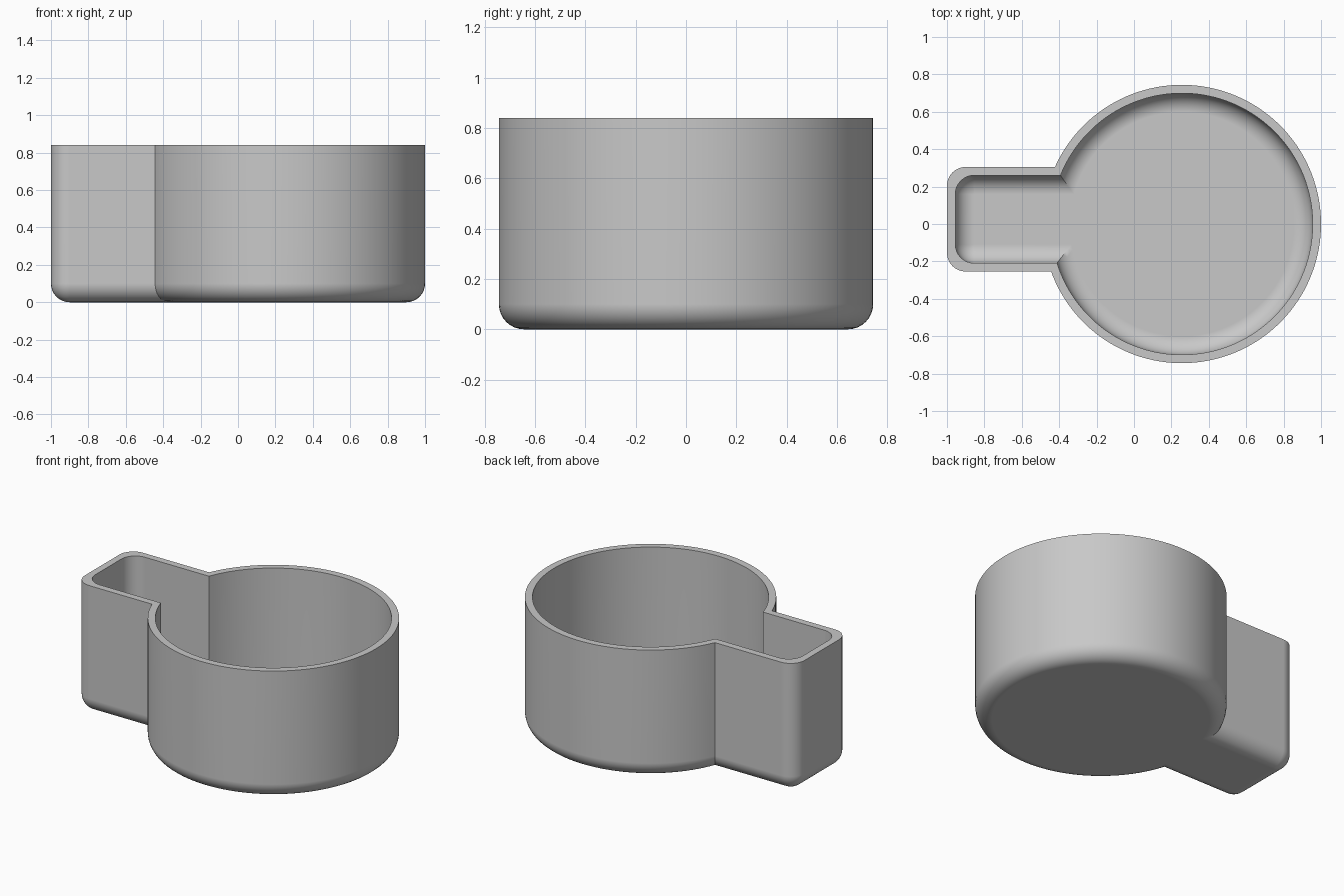
import bpy
import bmesh
from math import sin, cos, pi, sqrt, atan2

old = bpy.data.objects.get("Cube")
if old:
    bpy.data.objects.remove(old, do_unlink=True)

# Main dimensions
RADIUS = 0.744
CENTRE_X = 1 - RADIUS
HEIGHT = 0.84
HANDLE_END = -1.0
HANDLE_LOW, HANDLE_HIGH = -0.254, 0.305
WALL = 0.045
FLOOR = 0.08
FILLET = 0.1
ARC_STEPS, CORNER_STEPS, FILLET_STEPS = 120, 8, 8


def outline(inset, corner):
    """Round bowl joined to a rounded rectangular handle, moved inwards."""
    r = RADIUS - inset
    low, high, end = HANDLE_LOW + inset, HANDLE_HIGH - inset, HANDLE_END + inset
    # Arc of the bowl, from the lower to the upper handle joint
    start = atan2(low, -sqrt(r * r - low * low))
    stop = atan2(high, -sqrt(r * r - high * high))
    points = []
    for i in range(ARC_STEPS + 1):
        a = start + (stop - start) * i / ARC_STEPS
        points.append((CENTRE_X + r * cos(a), r * sin(a)))
    # Two rounded corners at the handle end
    for cy, first in ((high - corner, pi / 2), (low + corner, pi)):
        for i in range(CORNER_STEPS + 1):
            a = first + pi / 2 * i / CORNER_STEPS
            points.append((end + corner + corner * cos(a), cy + corner * sin(a)))
    return points


def wall_rings(bm, base_inset, floor):
    """Rings from the floor, round the bottom fillet and up to the rim."""
    rings = []
    for i in range(FILLET_STEPS + 1):
        a = pi / 2 * i / FILLET_STEPS
        shift = FILLET * (1 - sin(a))
        points = outline(base_inset + shift, max(FILLET - shift, 0.003))
        z = floor + FILLET * (1 - cos(a))
        rings.append([bm.verts.new((x, y, z)) for x, y in points])
    rings.append([bm.verts.new((x, y, HEIGHT)) for x, y in points])
    return rings


# Hollow cup: outer skin, rim and inner skin as one lofted shell
bm = bmesh.new()
outer = wall_rings(bm, 0, 0)
inner = wall_rings(bm, WALL, FLOOR)
rings = outer + inner[::-1]
for a, b in zip(rings, rings[1:]):
    for i in range(len(a)):
        j = (i + 1) % len(a)
        bm.faces.new((a[i], a[j], b[j], b[i]))
bm.faces.new(outer[0][::-1])
bm.faces.new(inner[0])
bmesh.ops.recalc_face_normals(bm, faces=bm.faces)

mesh = bpy.data.meshes.new("measuring_cup")
bm.to_mesh(mesh)
bm.free()
cup = bpy.data.objects.new("measuring_cup", mesh)
bpy.context.collection.objects.link(cup)

# Plain grey material
grey = bpy.data.materials.new("plain_grey")
grey.use_nodes = True
colour = (0.58, 0.58, 0.58, 1)
grey.diffuse_color = colour
grey.node_tree.nodes["Principled BSDF"].inputs["Base Color"].default_value = colour
mesh.materials.append(grey)

# Smooth walls and fillets, crisp rim and joints
for obj in bpy.context.selected_objects:
    obj.select_set(False)
cup.select_set(True)
bpy.context.view_layer.objects.active = cup
bpy.ops.object.shade_smooth_by_angle(angle=pi / 6)
normals = cup.modifiers.new("flat_floor_normals", 'WEIGHTED_NORMAL')
normals.keep_sharp = True
